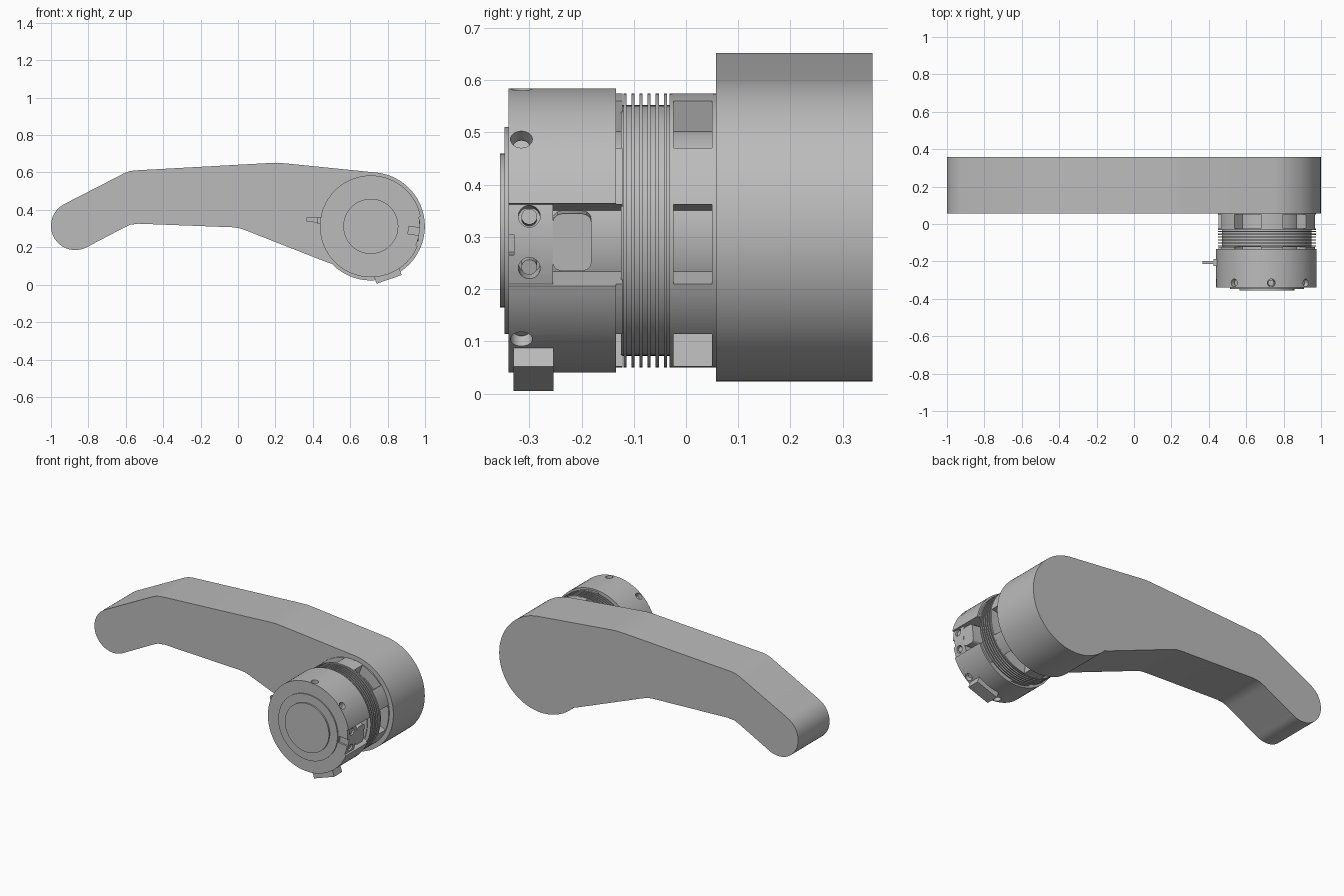
import bpy, bmesh
from math import sin, cos, radians, pi
from mathutils import Matrix, Vector

cube = bpy.data.objects.get("Cube")
if cube:
    bpy.data.objects.remove(cube, do_unlink=True)

CX, CZ = 0.71, 0.312      # hub axis, running along y
HEAD_R, COLLAR_R = 0.272, 0.262

grey = bpy.data.materials.new("plain grey")
grey.use_nodes = True
grey.diffuse_color = (0.5, 0.5, 0.5, 1)
grey.node_tree.nodes["Principled BSDF"].inputs["Base Color"].default_value = (0.5, 0.5, 0.5, 1)


def finish(name, bm):
    bmesh.ops.recalc_face_normals(bm, faces=bm.faces[:])
    mesh = bpy.data.meshes.new(name)
    bm.to_mesh(mesh)
    bm.free()
    mesh.materials.append(grey)
    obj = bpy.data.objects.new(name, mesh)
    bpy.context.collection.objects.link(obj)
    return obj


def smooth(obj):
    bpy.ops.object.select_all(action="DESELECT")
    obj.select_set(True)
    bpy.context.view_layer.objects.active = obj
    bpy.ops.object.shade_smooth_by_angle(angle=radians(25))


def arc(cx, cz, r, a0, a1, n):
    angles = [radians(a0 + (a1 - a0) * i / n) for i in range(n + 1)]
    return [(cx + r * cos(a), cz + r * sin(a)) for a in angles]


def prism(name, outline, y0, y1):
    bm = bmesh.new()
    face = bm.faces.new([bm.verts.new((x, y0, z)) for x, z in outline])
    out = bmesh.ops.extrude_face_region(bm, geom=[face], use_keep_orig=True)
    verts = [g for g in out["geom"] if isinstance(g, bmesh.types.BMVert)]
    bmesh.ops.translate(bm, verts=verts, vec=(0, y1 - y0, 0))
    return finish(name, bm)


def sector(name, r0, r1, a0, a1, y0, y1):
    n = max(3, int((a1 - a0) / 4))
    outline = arc(CX, CZ, r1, a0, a1, n) + arc(CX, CZ, r0, a1, a0, n)
    obj = prism(name, outline, y0, y1)
    smooth(obj)
    return obj


def lathe(name, profile, sides=96):
    """Turn (radius, y) points about the hub axis."""
    bm = bmesh.new()
    rings = []
    for r, y in profile:
        ring = [(x, z) for x, z in arc(CX, CZ, r, 0, 360, sides)[:-1]]
        rings.append([bm.verts.new((x, y, z)) for x, z in ring])
    for a, b in zip(rings, rings[1:]):
        for i in range(sides):
            j = (i + 1) % sides
            bm.faces.new((a[i], a[j], b[j], b[i]))
    bm.faces.new(rings[0])
    bm.faces.new(rings[-1])
    obj = finish(name, bm)
    smooth(obj)
    return obj


def radial(angle, r, y):
    """Frame on the hub: local x points outward, y along the axis, z sideways."""
    return (Matrix.Translation((CX, y, CZ)) @ Matrix.Rotation(-radians(angle), 4, "Y")
            @ Matrix.Translation((r, 0, 0)))


def block(name, angle, r, y, size, bevel=0.0):
    bm = bmesh.new()
    bmesh.ops.create_cube(bm, size=1)
    bmesh.ops.scale(bm, vec=size, verts=bm.verts)
    if bevel:
        edges = [e for e in bm.edges
                 if abs((e.verts[0].co - e.verts[1].co).x) > size[0] / 2]
        bmesh.ops.bevel(bm, geom=edges, offset=bevel, segments=3, affect="EDGES", profile=0.5)
    bmesh.ops.transform(bm, matrix=radial(angle, r, y), verts=bm.verts)
    return finish(name, bm)


def peg(name, angle, r, y, radius, depth):
    bm = bmesh.new()
    bmesh.ops.create_cone(bm, cap_ends=True, segments=24, radius1=radius, radius2=radius,
                          depth=depth, matrix=radial(angle, r, y) @ Matrix.Rotation(pi / 2, 4, "Y"))
    obj = finish(name, bm)
    smooth(obj)
    return obj


def cut(obj, cutters):
    for cutter in cutters:
        mod = obj.modifiers.new("cut", "BOOLEAN")
        mod.operation, mod.solver, mod.object = "DIFFERENCE", "EXACT", cutter
        bpy.context.view_layer.objects.active = obj
        bpy.ops.object.modifier_apply(modifier=mod.name)
        bpy.data.objects.remove(cutter, do_unlink=True)


# Bent arm with round ends
outline = arc(CX, CZ, 0.289, -136, 83, 64)
outline += [(0.26, 0.648), (0.21, 0.652), (0.16, 0.65)]
outline += [(-0.55, 0.611), (-0.58, 0.607), (-0.61, 0.595)]
outline += arc(-0.87, 0.315, 0.13, 118, 299, 32)
outline += [(-0.61, 0.305), (-0.575, 0.321), (-0.53, 0.326)]
outline += [(-0.03, 0.307), (0.005, 0.303), (0.04, 0.291), (0.47, 0.122)]
smooth(prism("arm", outline, 0.057, 0.357))

# Collars: solid rims joined by six ribs, leaving windows between
lathe("hub_core", [(0.2, -0.33), (0.2, 0.06)])
lathe("arm_collar_rim", [(COLLAR_R, 0.05), (COLLAR_R, 0.06)])
lathe("bellows_rim", [(COLLAR_R, -0.032), (COLLAR_R, -0.024)])
for k in range(6):
    start = 11 + 60 * k
    sector("arm_collar_rib", 0.19, COLLAR_R, start, start + 26, -0.026, 0.052)
    sector("head_collar_rib", 0.19, COLLAR_R, start, start + 26, -0.14, -0.122)

# Bellows with thin fins
profile = [(0.24, -0.124)]
for k in range(6):
    y = -0.12 + 0.0155 * k
    profile += [(0.24, y), (COLLAR_R, y), (COLLAR_R, y + 0.006), (0.24, y + 0.006)]
profile.append((0.24, -0.03))
lathe("bellows", profile)

# Clamp head with a slot on its left side and screw holes around it
head = sector("clamp_head", 0.17, HEAD_R, 11, 337, -0.34, -0.134)
holes = [peg("hole_cutter", 40 + 45 * k, HEAD_R, -0.315, 0.021, 0.09) for k in range(7)]
cut(head, holes)
smooth(head)
for k in range(7):
    peg("set_screw", 40 + 45 * k, 0.235, -0.315, 0.016, 0.03)

# Recessed plate in the slot with two screws and a socket
plate = sector("slot_plate", 0.17, 0.262, -23, 11, -0.34, -0.255)
cut(plate, [peg("hole_cutter", a, 0.262, -0.3, 0.021, 0.08) for a in (6, -16)])
cut(plate, [block("notch_cutter", -6, 0.262, -0.34, (0.12, 0.022, 0.04))])
smooth(plate)
for a in (6, -16):
    peg("plate_screw", a, 0.235, -0.3, 0.015, 0.04)
smooth(block("socket", -5, 0.225, -0.218, (0.07, 0.075, 0.11), 0.018))

# Front cover and raised disc
lathe("front_cover", [(0.198, -0.347), (0.198, -0.33)])
lathe("front_disc", [(0.147, -0.356), (0.147, -0.34)])

# Lug under the head
block("lower_lug", -71, 0.275, -0.292, (0.05, 0.076, 0.142))

# Small lever on the right side
lever = [(0.365, 0.337), (0.43, 0.332), (0.51, 0.32), (0.51, 0.342), (0.44, 0.359), (0.365, 0.36)]
prism("lever", lever, -0.215, -0.198)
prism("lever_root", [(0.425, 0.325), (0.46, 0.322), (0.46, 0.36), (0.425, 0.362)], -0.225, -0.188)
